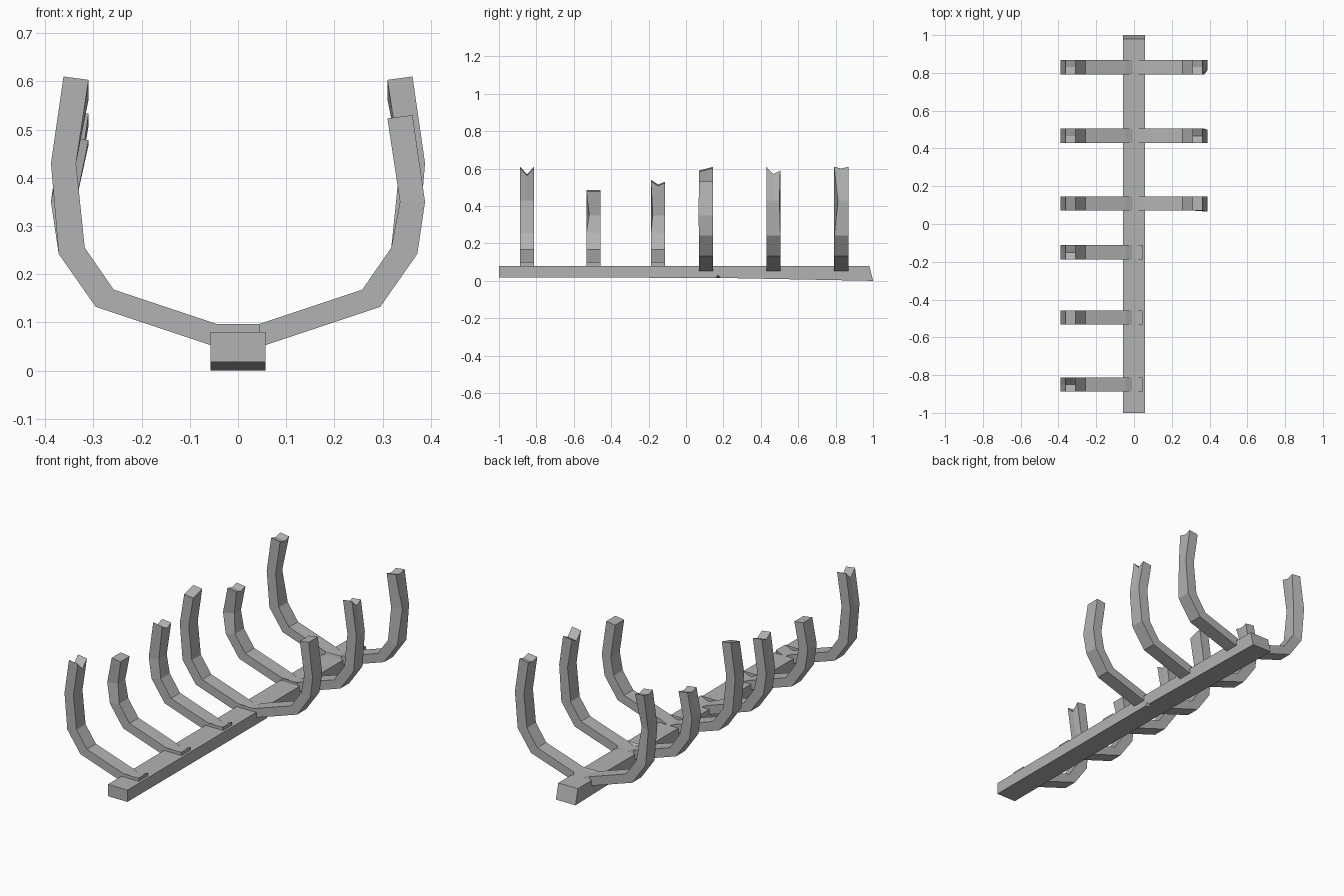
import bpy, bmesh

cube = bpy.data.objects.get("Cube")
if cube:
    bpy.data.objects.remove(cube, do_unlink=True)

# One weathered grey for everything
grey = bpy.data.materials.new("weathered_grey")
grey.use_nodes = True
colour = (0.45, 0.45, 0.45, 1)
grey.diffuse_color = colour
grey.node_tree.nodes["Principled BSDF"].inputs["Base Color"].default_value = colour


def loft(name, rings):
    """Skin a row of equal closed rings and cap both ends."""
    bm = bmesh.new()
    rows = [[bm.verts.new(p) for p in ring] for ring in rings]
    n = len(rows[0])
    for a, b in zip(rows, rows[1:]):
        for i in range(n):
            j = (i + 1) % n
            bm.faces.new((a[i], a[j], b[j], b[i]))
    caps = [bm.faces.new(rows[0]), bm.faces.new(rows[-1])]
    bmesh.ops.triangulate(bm, faces=caps)
    bmesh.ops.recalc_face_normals(bm, faces=bm.faces)
    mesh = bpy.data.meshes.new(name)
    bm.to_mesh(mesh)
    bm.free()
    mesh.materials.append(grey)
    obj = bpy.data.objects.new(name, mesh)
    bpy.context.scene.collection.objects.link(obj)
    return obj


HALF = 0.0375  # half the rib thickness along the keel


def ring(side, y, outer, inner, chip=(0, 0), tops=(0, 0, 0)):
    """Six-point section; chip moves the edge facing +x, tops lowers the end."""
    points = []
    for (x, z), order in ((outer, (0, 1, 2)), (inner, (2, 1, 0))):
        worn = (side > 0) == (x == outer[0])
        cx = chip if worn else (0, 0)
        ys = (y - HALF + cx[0], y + (cx[0] + cx[1]) / 2, y + HALF + cx[1])
        points += [(side * x, ys[k], z - tops[k]) for k in order]
    # Mirrored arms list the +x edge and the -x edge in swapped places
    return points if side > 0 else [points[k] for k in (5, 4, 3, 2, 1, 0)]


def arm(side, y, height, chip, tops):
    """Sections of one curved arm, from keel to broken tip."""
    kink = 0.43 if height > 0.55 else 0.35
    return [
        ring(side, y, (0.055, 0.052), (0.045, 0.097)),
        ring(side, y, (0.295, 0.132), (0.258, 0.168)),
        ring(side, y, (0.372, 0.242), (0.318, 0.255)),
        ring(side, y, (0.388, kink), (0.336, kink), chip),
        ring(side, y, (0.362, height), (0.31, height - 0.007), (0, 0), tops),
    ]


# Ribs: y, then right arm and optional left arm as (height, chip, tip drops)
RIBS = [
    (-0.85, (0.61, (0, 0), (0, 0.04, 0)), None),
    (-0.495, (0.485, (0.015, 0), (0, 0, 0)), None),
    (-0.15, (0.54, (0.01, 0), (0, 0.025, 0.01)), None),
    (0.108, (0.61, (0, 0), (0.02, 0.01, 0)), (0.53, (-0.005, 0), (0, 0, 0))),
    (0.467, (0.485, (0.02, 0), (0, 0.01, 0)), (0.61, (0, -0.005), (0, 0.04, 0.02))),
    (0.83, (0.61, (0, -0.02), (0, 0.01, 0)), (0.61, (0.02, 0), (0, 0.01, 0))),
]
for number, (y, right, left) in enumerate(RIBS, 1):
    rings = arm(-1, y, *right)[::-1]
    if left:
        rings += arm(1, y, *left)
    else:
        rings.append(ring(1, y, (0.045, 0.052), (0.045, 0.097)))
        # Flat stub end: outer and inner edges share the same x
        rings[-1] = [(0.045, y + s * HALF, 0.052) for s in (-1, 0, 1)] + \
                    [(0.045, y + s * HALF, 0.097) for s in (1, 0, -1)]
    loft(f"rib_{number}", rings)

# Keel beam with a sagging underside and a slanted back end
stations = [(-1, -1, 0.018), (0.17, 0.17, 0.016), (0.98, 1, 0)]
W = 0.057
keel = loft("keel", [[(-W, low, z), (W, low, z), (W, top, 0.08), (-W, top, 0.08)]
                     for top, low, z in stations])

# Small splintered notch in the lower left edge of the keel
notch = loft("notch_cutter", [[(W + 0.01, 0.14, 0), (W + 0.01, 0.2, 0), (W + 0.01, 0.17, 0.037)],
                              [(W - 0.03, 0.165, 0), (W - 0.03, 0.175, 0), (W - 0.03, 0.17, 0.02)]])
notch.hide_render = True
notch.hide_viewport = True
cut = keel.modifiers.new("notch", 'BOOLEAN')
cut.operation = 'DIFFERENCE'
cut.object = notch
